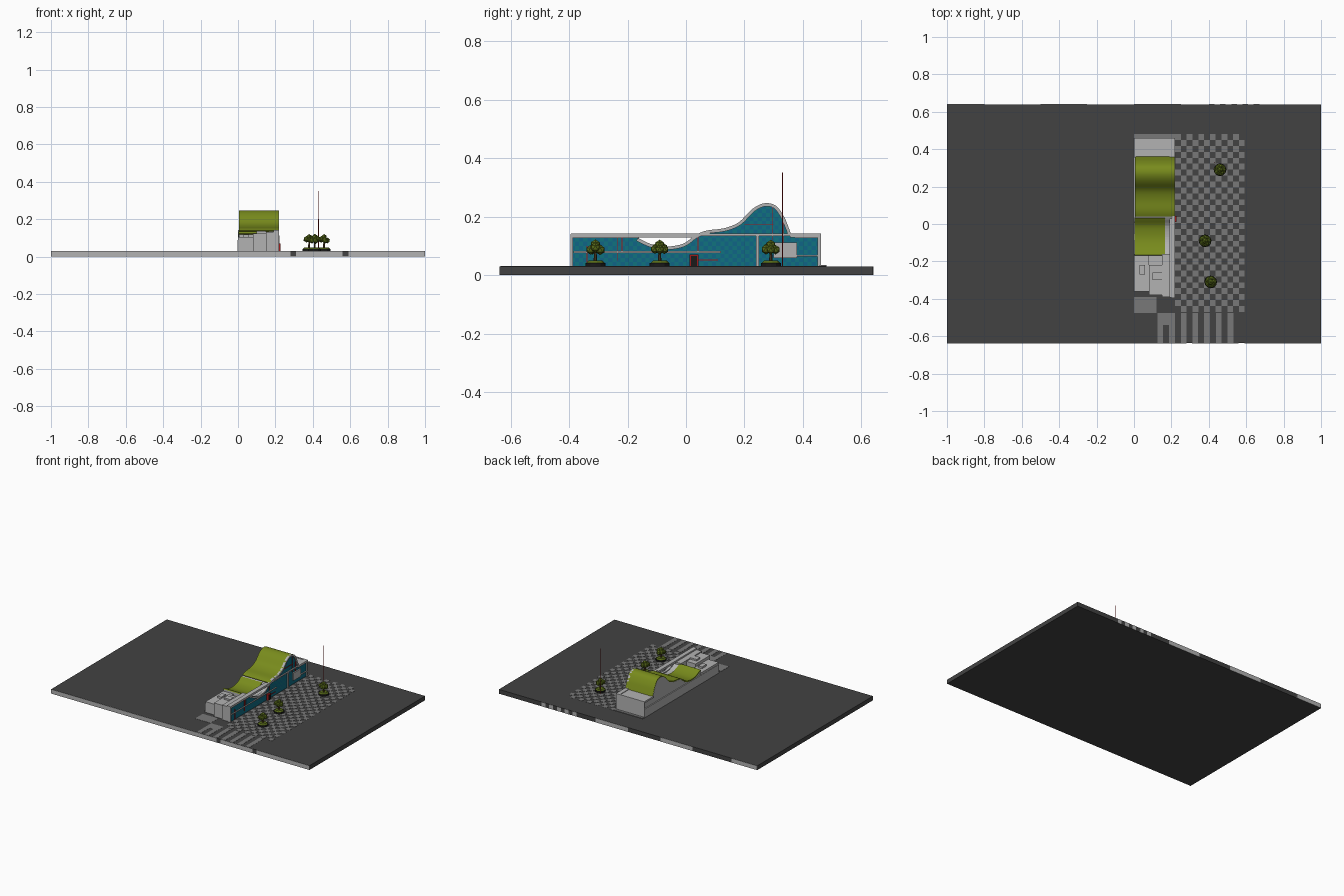
import bpy, bmesh, math, random
from mathutils import Vector

if "Cube" in bpy.data.objects:
    bpy.data.objects.remove(bpy.data.objects["Cube"])

random.seed(4)


def material(name, r, g, b):
    m = bpy.data.materials.new(name)
    m.diffuse_color = (r, g, b, 1)
    m.use_nodes = True
    m.node_tree.nodes["Principled BSDF"].inputs["Base Color"].default_value = m.diffuse_color
    return m


ASPHALT = material("asphalt", 0.055, 0.055, 0.055)
PAVING = material("paving", 0.19, 0.19, 0.19)
STONE = material("pale_stone", 0.45, 0.45, 0.45)
GRASS = material("roof_green", 0.19, 0.26, 0.012)
LEAF = material("leaf_green", 0.10, 0.15, 0.01)
GLASS_A = material("glass_blue", 0.005, 0.13, 0.24)
GLASS_B = material("glass_teal", 0.005, 0.17, 0.21)
RED = material("red", 0.35, 0.01, 0.01)
BLACK = material("black", 0.01, 0.01, 0.01)
BARK = material("bark", 0.09, 0.05, 0.02)


def mesh_object(name, verts, faces, mats, indices=None):
    me = bpy.data.meshes.new(name)
    me.from_pydata(verts, [], faces)
    for m in mats:
        me.materials.append(m)
    if indices:
        for p, i in zip(me.polygons, indices):
            p.material_index = i
    bm = bmesh.new()
    bm.from_mesh(me)
    bmesh.ops.recalc_face_normals(bm, faces=bm.faces)
    bm.to_mesh(me)
    bm.free()
    ob = bpy.data.objects.new(name, me)
    bpy.context.collection.objects.link(ob)
    return ob


def boxes(name, bounds, mat):
    """One object from (x0, x1, y0, y1, z0, z1) boxes."""
    v, f = [], []
    for x0, x1, y0, y1, z0, z1 in bounds:
        n = len(v)
        v += [(x, y, z) for z in (z0, z1) for x, y in ((x0, y0), (x1, y0), (x1, y1), (x0, y1))]
        f += [tuple(n + i for i in q) for q in
              ((3, 2, 1, 0), (4, 5, 6, 7), (0, 1, 5, 4), (1, 2, 6, 5), (2, 3, 7, 6), (3, 0, 4, 7))]
    return mesh_object(name, v, f, [mat])


def extrude_profile(name, pts, x0, x1, mat):
    """Closed yz profile extruded along x."""
    n = len(pts)
    v = [(x, y, z) for x in (x0, x1) for y, z in pts]
    f = [tuple(range(n)), tuple(range(2 * n - 1, n - 1, -1))]
    f += [(i, (i + 1) % n, n + (i + 1) % n, n + i) for i in range(n)]
    return mesh_object(name, v, f, [mat])


# roof wave: key points smoothed with a Catmull-Rom spline
KEYS = [(-0.165, 0.127), (-0.12, 0.106), (-0.07, 0.097), (-0.01, 0.107), (0.03, 0.135),
        (0.07, 0.152), (0.13, 0.160), (0.18, 0.180), (0.22, 0.220), (0.25, 0.240),
        (0.28, 0.246), (0.31, 0.235), (0.335, 0.20), (0.35, 0.165), (0.36, 0.138)]


def spline(keys, steps=4):
    k = [Vector(p) for p in keys]
    out = []
    for i in range(len(k) - 1):
        a, b, c, d = k[max(i - 1, 0)], k[i], k[i + 1], k[min(i + 2, len(k) - 1)]
        for s in range(steps):
            t = s / steps
            out.append(0.5 * (2 * b + (c - a) * t + (2 * a - 5 * b + 4 * c - d) * t * t
                              + (3 * b - a - 3 * c + d) * t ** 3))
    return [tuple(p) for p in out + [k[-1]]]


WAVE = spline(KEYS)


def wave_z(y):
    for (ya, za), (yb, zb) in zip(WAVE, WAVE[1:]):
        if ya <= y <= yb:
            return za + (zb - za) * (y - ya) / (yb - ya)
    return 0.13


def ribbon(pts, t):
    """Curved strip of thickness t below the points."""
    low = []
    for i, p in enumerate(pts):
        a, b = Vector(pts[max(i - 1, 0)]), Vector(pts[min(i + 1, len(pts) - 1)])
        d = (b - a).normalized()
        low.append((p[0] + d.y * t, p[1] - d.x * t))
    return pts + low[::-1]


# ground slab with pale edge skin
boxes("ground_slab", [(-1, 1, -0.637, 0.64, 0, 0.03)], ASPHALT)
boxes("slab_front_edge", [(a, b, -0.638, -0.636, 0, 0.03) for a, b in
                          ((-1, 0.28), (0.31, 0.56), (0.59, 1))], STONE)
boxes("slab_back_edge", [(a, b, 0.639, 0.641, 0, 0.03) for a, b in
                         [(-1, -0.8), (-0.5, -0.25), (0, 0.25)]
                         + [(0.4 + i * 0.06, 0.43 + i * 0.06, ) for i in range(5)]], STONE)

# chequered square and crossing stripes
T = 0.0312
boxes("paving_tiles", [(0.22 + i * 0.031, 0.251 + i * 0.031, -0.47 + j * 0.0317, -0.4383 + j * 0.0317, 0.029, T)
                       for i in range(12) for j in range(30) if (i + j) % 2], PAVING)
boxes("crossing_stripes", [(0.125 + i * 0.0625, 0.156 + i * 0.0625, -0.635, -0.475, 0.029, T)
                           for i in range(7)] + [(0.125, 0.22, -0.54, -0.475, 0.029, T)], PAVING)
boxes("entry_paving", [(0, 0.12, -0.475, -0.39, 0.029, T), (0, 0.22, 0.455, 0.48, 0.029, 0.034)], PAVING)

# main hall under the wave and flat-roofed ends
hall = [(y, z - 0.006) for y, z in WAVE]
extrude_profile("wave_hall", [(-0.165, 0.03)] + hall + [(0.36, 0.03)], 0.005, 0.205, STONE)
boxes("north_block", [(0.005, 0.21, 0.355, 0.457, 0.03, 0.138)], STONE)
boxes("south_block", [(0.0, 0.08, -0.36, -0.16, 0.03, 0.105), (0.08, 0.15, -0.38, -0.22, 0.03, 0.125),
                      (0.08, 0.17, -0.22, -0.16, 0.03, 0.095), (0.15, 0.21, -0.39, -0.16, 0.03, 0.132)], STONE)
boxes("west_plinth", [(-0.002, 0.02, -0.36, 0.46, 0.03, 0.09)], STONE)
boxes("roof_plant", [(0.1, 0.15, -0.30, -0.26, 0.12, 0.136), (0.03, 0.06, -0.27, -0.22, 0.1, 0.118)], STONE)

# green roofs, narrow over the dip and wide over the hump
dip = [p for p in WAVE if p[0] <= 0.035]
hump = [p for p in WAVE if p[0] >= 0.03]
for nm, pts, xa, xb in (("green_roof_dip", dip, 0.003, 0.165), ("green_roof_hump", hump, 0.006, 0.216)):
    roof = extrude_profile(nm, ribbon(pts, 0.008), xa, xb, GRASS)
    bpy.ops.object.select_all(action='DESELECT')
    roof.select_set(True)
    bpy.context.view_layer.objects.active = roof
    bpy.ops.object.shade_smooth_by_angle()

# glazed east facade made of two-tone panels clipped under the roofline
v, f, idx = [], [], []
cw, rh = 0.0142, 0.014
for i in range(60):
    ya, yb = -0.394 + i * cw, -0.394 + (i + 1) * cw
    ta, tb = wave_z(ya) - 0.003, wave_z(yb) - 0.003
    for j in range(16):
        za, zb = 0.03 + j * rh, 0.03 + (j + 1) * rh
        if za >= min(ta, tb):
            break
        last = zb >= min(ta, tb)
        n = len(v)
        v += [(0.212, ya, za), (0.212, yb, za), (0.212, yb, tb if last else zb), (0.212, ya, ta if last else zb)]
        f.append((n, n + 1, n + 2, n + 3))
        idx.append((i + j) % 2)
glass = mesh_object("glass_facade", v, f, [GLASS_A, GLASS_B], idx)
for p in glass.data.polygons:
    if p.normal.x < 0:
        p.flip()

# pale frame: curved rim, parapets, rails and posts
extrude_profile("curved_rim", ribbon(WAVE, 0.011), 0.203, 0.22, STONE)
boxes("facade_frame", [(0.19, 0.22, -0.394, 0.03, 0.128, 0.142), (0.205, 0.22, 0.02, 0.457, 0.134, 0.142),
                       (0.19, 0.22, 0.355, 0.457, 0.128, 0.142),
                       (0.2, 0.22, -0.395, -0.386, 0.03, 0.14), (0.2, 0.22, 0.45, 0.459, 0.03, 0.14),
                       (0.205, 0.22, 0.24, 0.249, 0.03, 0.14), (0.205, 0.218, -0.385, 0.12, 0.076, 0.082),
                       (0.205, 0.218, 0.38, 0.455, 0.063, 0.069), (0.205, 0.221, 0.30, 0.38, 0.058, 0.112)], STONE)
boxes("north_parapet", [(0.0, 0.22, 0.452, 0.461, 0.03, 0.142), (0.0, 0.01, 0.355, 0.457, 0.13, 0.142)], STONE)

# red accents and entrance
boxes("red_mullions", [(0.21, 0.215, y, y + 0.003, a, b) for y, a, b in
                       ((-0.34, 0.03, 0.1), (-0.235, 0.05, 0.13), (-0.22, 0.08, 0.13), (0.04, 0.08, 0.13),
                        (0.295, 0.12, 0.235), (0.33, 0.11, 0.18))]
      + [(0.21, 0.215, 0.2, 0.3, 0.172, 0.175), (0.21, 0.215, 0.03, 0.11, 0.05, 0.053)], RED)
boxes("door_surround", [(0.21, 0.226, 0.012, 0.042, 0.03, 0.07)], RED)
boxes("door", [(0.22, 0.228, 0.017, 0.037, 0.03, 0.065)], BLACK)


# trees in round planters, and the mast
def bm_object(name, build, mat):
    bm = bmesh.new()
    build(bm)
    me = bpy.data.meshes.new(name)
    bm.to_mesh(me)
    bm.free()
    me.materials.append(mat)
    ob = bpy.data.objects.new(name, me)
    bpy.context.collection.objects.link(ob)


def cylinder(name, x, y, z0, z1, r0, r1, sides, mat):
    def build(bm):
        bmesh.ops.create_cone(bm, cap_ends=True, segments=sides, radius1=r0, radius2=r1, depth=z1 - z0)
        bmesh.ops.translate(bm, vec=(x, y, (z0 + z1) / 2), verts=bm.verts)
    bm_object(name, build, mat)


def canopy(name, x, y):
    def build(bm):
        for i in range(6):
            a = i * math.tau / 5
            r = 0.017 if i < 5 else 0
            s = bmesh.ops.create_icosphere(bm, subdivisions=1, radius=random.uniform(0.015, 0.018))
            z = random.uniform(0.085, 0.095) if i < 5 else 0.104
            bmesh.ops.translate(bm, vec=(x + r * math.cos(a), y + r * math.sin(a), z), verts=s['verts'])
    bm_object(name, build, LEAF)


for k, (x, y) in enumerate(((0.46, 0.29), (0.38, -0.09), (0.41, -0.31)), 1):
    cylinder(f"planter_{k}", x, y, 0.03, 0.042, 0.034, 0.034, 12, BLACK)
    cylinder(f"planter_shrubs_{k}", x, y, 0.042, 0.05, 0.032, 0.024, 9, LEAF)
    cylinder(f"trunk_{k}", x, y, 0.045, 0.09, 0.006, 0.004, 6, BARK)
    canopy(f"tree_canopy_{k}", x, y)
cylinder("mast", 0.43, 0.33, 0.03, 0.35, 0.002, 0.0015, 8, RED)
